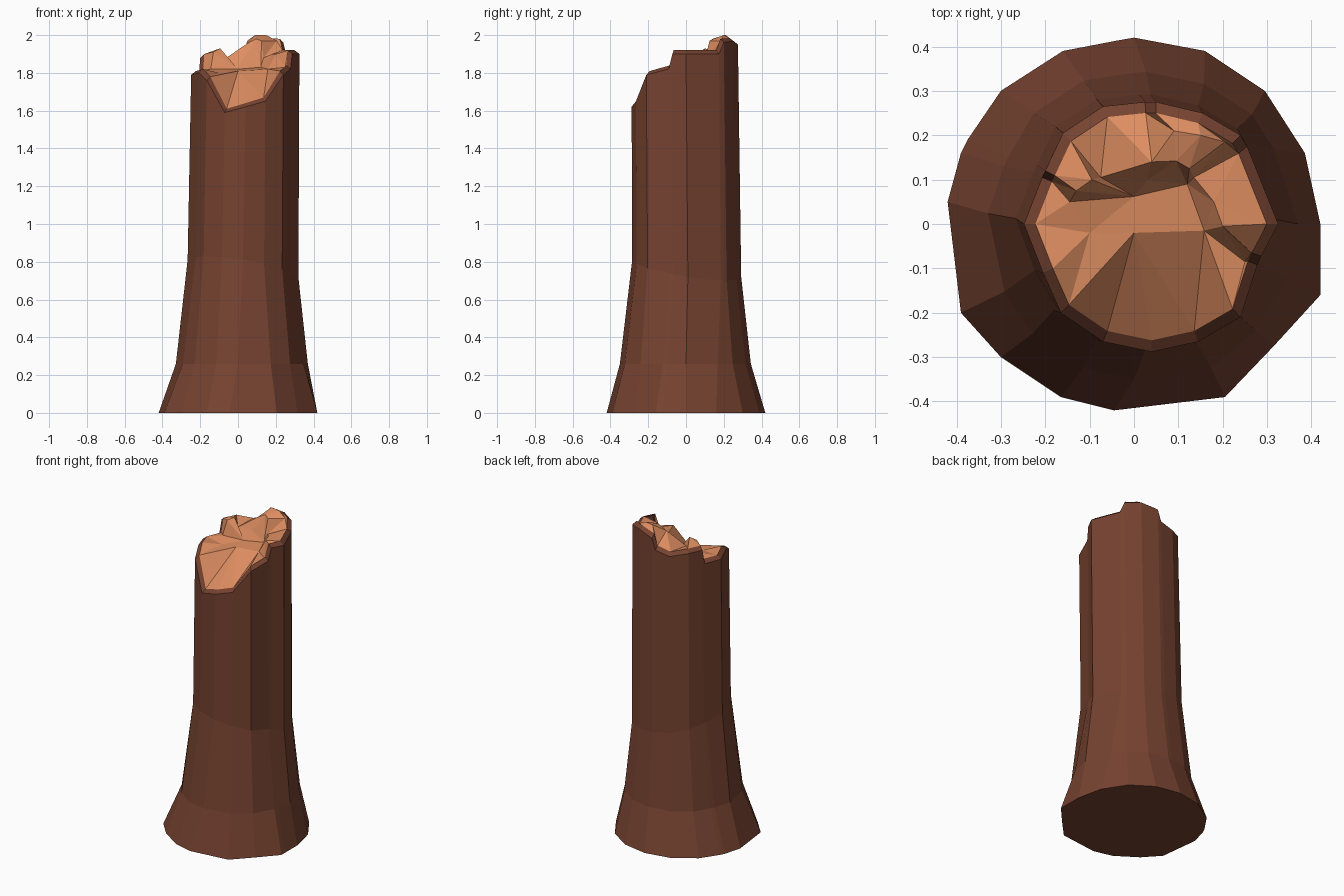
import bpy
from mathutils import Vector
from mathutils.geometry import delaunay_2d_cdt

if "Cube" in bpy.data.objects:
    bpy.data.objects.remove(bpy.data.objects["Cube"])


def material(name, rgb):
    m = bpy.data.materials.new(name)
    m.diffuse_color = (*rgb, 1)
    m.use_nodes = True
    m.node_tree.nodes["Principled BSDF"].inputs["Base Color"].default_value = m.diffuse_color
    return m


def make(name, verts, faces, mat):
    me = bpy.data.meshes.new(name)
    me.from_pydata([tuple(v) for v in verts], [], faces)
    me.materials.append(mat)
    ob = bpy.data.objects.new(name, me)
    bpy.context.collection.objects.link(ob)


# Spokes around the trunk: foot (x, y), broken rim (x, y, z)
SPOKES = [
    ((.42, 0), (.325, 0, 1.9)),
    ((.385, .16), (.255, .175, 1.9)),
    ((.295, .30), (.24, .2, 1.96)),
    ((.16, .39), (.155, .25, 1.97)),
    ((0, .42), (.05, .275, 1.95)),
    ((-.04, .413), (.025, .275, 1.88)),
    ((-.16, .39), (-.07, .265, 1.86)),
    ((-.30, .30), (-.16, .205, 1.88)),
    ((-.375, .19), (-.2, .12, 1.88)),
    ((-.39, .16), (-.207, .105, 1.79)),
    ((-.42, .05), (-.248, 0, 1.79)),
    ((-.39, -.2), (-.205, -.11, 1.80)),
    ((-.30, -.30), (-.165, -.2, 1.76)),
    ((-.165, -.39), (-.07, -.265, 1.59)),
    ((-.045, -.42), (.04, -.288, 1.62)),
    ((.205, -.39), (.145, -.265, 1.65)),
    ((.315, -.275), (.24, -.21, 1.79)),
    ((.42, -.16), (.278, -.092, 1.82)),
    ((.42, -.125), (.287, -.072, 1.9)),
]
N = len(SPOKES)
foot = [Vector((*b, 0)) for b, t in SPOKES]
rim = [Vector(t) for b, t in SPOKES]


def ring(f, z, dx=0, dy=0, tilt=0):
    """Cross-section blended between rim (f=0) and foot (f=1)."""
    out = []
    for b, t in zip(foot, rim):
        p = t.lerp(b, f)
        out.append(Vector((p.x + dx, p.y + dy, z - tilt * (p.x + p.y))))
    return out


centre = Vector((.04, 0, 0))
inner = []
for p in rim:
    q = centre + (p - centre) * .91
    inner.append(Vector((q.x, q.y, min(p.z + .02, 1.985))))

# Bark: flared foot, straight shaft, thin chamfered rim
rings = [foot, ring(.47, .26), ring(.05, .77, -.01, .01, .16), rim, inner]
verts = [v for r in rings for v in r]
faces = [list(range(N))[::-1]]
for k in range(len(rings) - 1):
    for i in range(N):
        j = (i + 1) % N
        faces.append([k * N + i, k * N + j, (k + 1) * N + j, (k + 1) * N + i])
make("bark_trunk", verts, faces, material("bark", (.18, .055, .03)))

# Broken wood: feet and tops of the splintered ledges
ledges = [
    [(-.1, -.02, 1.80), (0, -.02, 1.81)],
    [(-.145, .05, 1.82), (0, .062, 1.82), (.12, .09, 1.83),
     (.158, -.015, 1.82), (.25, -.085, 1.83)],
    [(-.13, .075, 1.91), (-.095, .1, 1.93)],
    [(-.075, .105, 1.87), (.03, .1, 1.88)],
    [(.04, .14, 1.95), (.095, .142, 1.98), (.125, .125, 1.97)],
    [(.135, .105, 1.88), (.18, .05, 1.9), (.2, -.005, 1.9), (.268, -.067, 1.9)],
    [(.09, .21, 2.0), (.15, .2, 2.0), (.205, .185, 1.97)],
]
pts = list(inner)
edges = [(i, (i + 1) % N) for i in range(N)]
for line in ledges:
    start = len(pts)
    pts += [Vector(p) for p in line]
    edges += [(i, i + 1) for i in range(start, len(pts) - 1)]
flat, _, tris, source, _, _ = delaunay_2d_cdt(
    [p.xy for p in pts], edges, [], 1, 1e-5)
top = [Vector((c.x, c.y, pts[s[0]].z if s else 1.85)) for c, s in zip(flat, source)]
make("broken_wood", top, [list(t) for t in tris], material("wood", (.73, .27, .12)))
